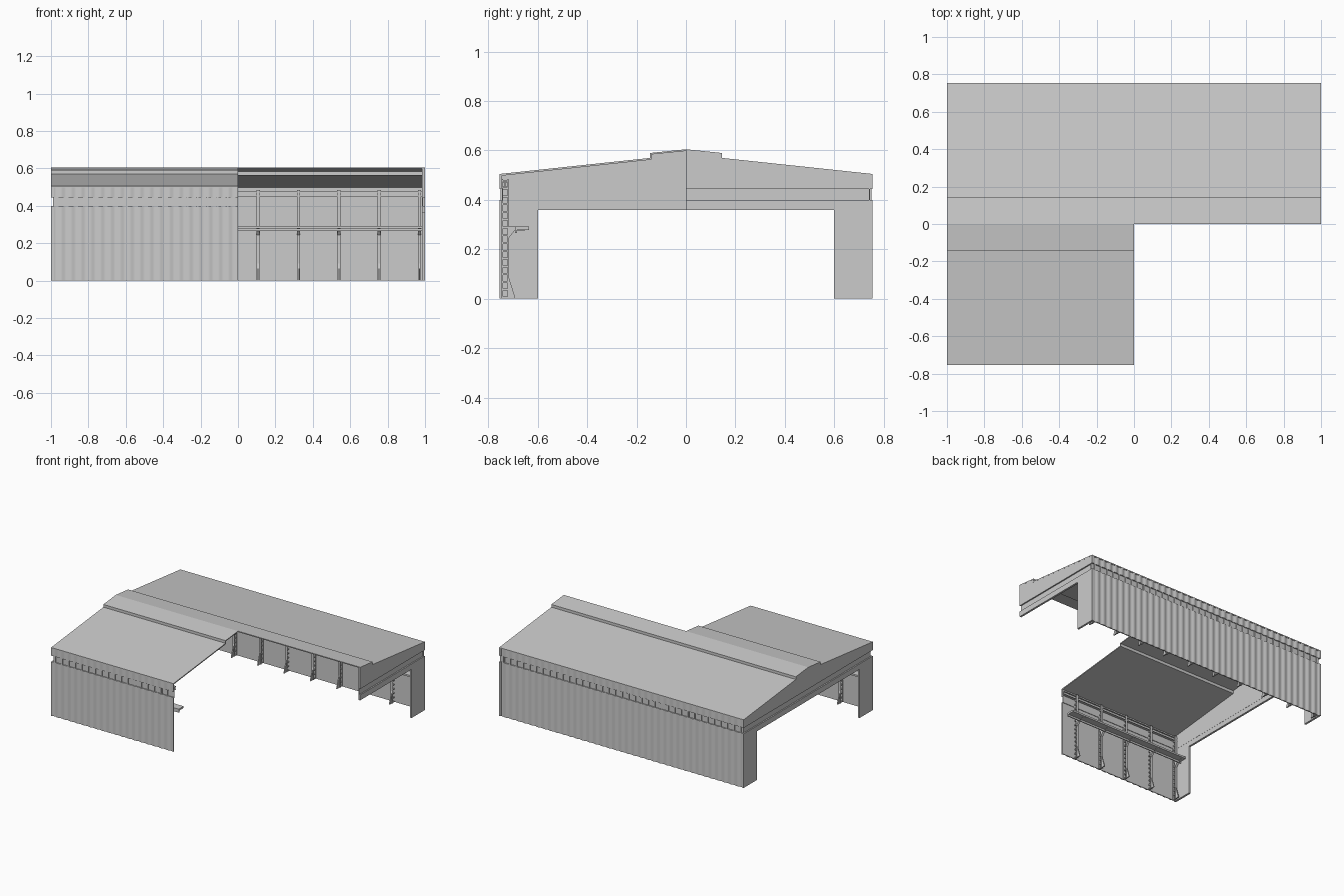
import bpy, bmesh, math
from mathutils import Vector

cube = bpy.data.objects.get("Cube")
if cube:
    bpy.data.objects.remove(cube, do_unlink=True)

grey = bpy.data.materials.new("light_grey")
grey.use_nodes = True
grey.diffuse_color = (0.6, 0.6, 0.6, 1)
grey.node_tree.nodes["Principled BSDF"].inputs["Base Color"].default_value = grey.diffuse_color


def build(name, prisms):
    """One object from a list of (outline points, extrusion vector)."""
    bm = bmesh.new()
    for points, vector in prisms:
        face = bm.faces.new([bm.verts.new(p) for p in points])
        new = bmesh.ops.extrude_face_region(bm, geom=[face], use_keep_orig=True)
        verts = [g for g in new["geom"] if isinstance(g, bmesh.types.BMVert)]
        bmesh.ops.translate(bm, verts=verts, vec=Vector(vector))
    bmesh.ops.recalc_face_normals(bm, faces=bm.faces)
    mesh = bpy.data.meshes.new(name)
    bm.to_mesh(mesh)
    bm.free()
    mesh.materials.append(grey)
    obj = bpy.data.objects.new(name, mesh)
    bpy.context.collection.objects.link(obj)
    return obj


def along_x(outline, x0, x1, side):
    """Outline in (distance from centre line, z), swept along x."""
    return [(x0, side * y, z) for y, z in outline], (x1 - x0, 0, 0)


def box(x0, x1, y0, y1, z0, z1, side):
    return along_x([(y0, z0), (y1, z0), (y1, z1), (y0, z1)], x0, x1, side)


EAVE = 0.755
ROOF = [(0, 0.605), (0.145, 0.59), (0.145, 0.57), (EAVE, 0.505)]
UNDER = [(EAVE, 0.497), (0.139, 0.563), (0.139, 0.584), (0, 0.598)]
SILL, HEAD = 0.40, 0.444
PITCH = 0.2156


def sheet(x0, x1, z0, z1, side):
    """Corrugated cladding with a flat inner face."""
    period, steps = 1 / 19, 6
    count = round((x1 - x0) / period * steps)
    wave = [(x0 + (x1 - x0) * i / count,
             side * (0.752 + 0.003 * math.cos(2 * math.pi * i / steps)), z0)
            for i in range(count + 1)]
    return wave + [(x1, side * 0.745, z0), (x0, side * 0.745, z0)], (0, 0, z1 - z0)


def column(x, side):
    """Laced steel column with a foot gusset and a rail bracket."""
    a, b = x - 0.009, x + 0.009
    parts = [box(a, b, 0.741, 0.745, 0, 0.485, side),
             box(a, b, 0.718, 0.722, 0, 0.485, side)]
    for i in range(16):
        z = 0.001 + i * 0.0315
        parts.append(box(x - 0.006, x + 0.006, 0.722, 0.741, z, z + 0.008, side))
    foot = [(0.718, 0), (0.69, 0), (0.718, 0.09)]
    arm = [(0.718, 0.245), (0.718, 0.292), (0.64, 0.292), (0.64, 0.278), (0.695, 0.274)]
    parts.append(along_x(foot, x - 0.004, x + 0.004, side))
    parts.append(along_x(arm, x - 0.008, x + 0.008, side))
    return parts


# Long sides: the back runs full length, the front only half
for label, side, end in (("back", 1, 1), ("front", -1, 0)):
    build(label + "_roof", [along_x(ROOF + UNDER, -1, end, side)])

    for part, z0, z1 in (("lower", 0, SILL), ("upper", HEAD, 0.499)):
        wall = build(f"{label}_{part}_cladding", [sheet(-0.999, end, z0, z1, side)])
        bpy.ops.object.select_all(action="DESELECT")
        wall.select_set(True)
        bpy.context.view_layer.objects.active = wall
        bpy.ops.object.shade_smooth_by_angle(angle=math.radians(40))

    # Recessed window band with mullions
    build(label + "_window_band",
          [box(-0.985, end, 0.74, 0.744, SILL - 0.005, HEAD + 0.005, side)])
    xs = [x for x in (-0.97 + PITCH * i for i in range(10)) if x < end]
    mullions = [x + PITCH * k / 4 for x in xs for k in range(4) if x + PITCH * k / 4 < end - 0.01]
    build(label + "_mullions",
          [box(x - 0.004, x + 0.004, 0.742, 0.75, SILL, HEAD, side) for x in mullions])

    # Frame columns, crane rail and head beam
    build(label + "_columns", [p for x in xs for p in column(x, side)])
    last = end - 0.015 if end else end
    build(label + "_crane_rail", [box(-0.985, last, 0.635, 0.69, 0.279, 0.292, side),
                                  box(-0.985, last, 0.685, 0.692, 0.266, 0.292, side)])
    build(label + "_head_beam", [box(-0.985, last, 0.723, 0.742, 0.45, 0.454, side),
                                 box(-0.985, last, 0.723, 0.742, 0.471, 0.475, side),
                                 box(-0.985, last, 0.731, 0.735, 0.454, 0.471, side)])

# Gable ends: portal legs below, recessed band, roof-shaped panel above
LOWER = [(0, 0.36), (0.6, 0.36), (0.6, 0), (EAVE, 0), (EAVE, SILL), (0, SILL)]
UPPER = [(0, HEAD), (EAVE, HEAD)] + [(y, z - 0.002) for y, z in reversed(ROOF)]
for label, end, side in (("left_back", 1, 1), ("right_back", -1, 1), ("right_front", -1, -1)):
    outer, inner = end * 0.9995, end * 0.985
    build(label + "_portal", [along_x(LOWER, inner, outer, side)])
    build(label + "_gable", [along_x(UPPER, inner, outer, side)])
    build(label + "_gable_band",
          [box(end * 0.984, end * 0.99, 0, 0.744, SILL - 0.005, HEAD + 0.005, side)])
